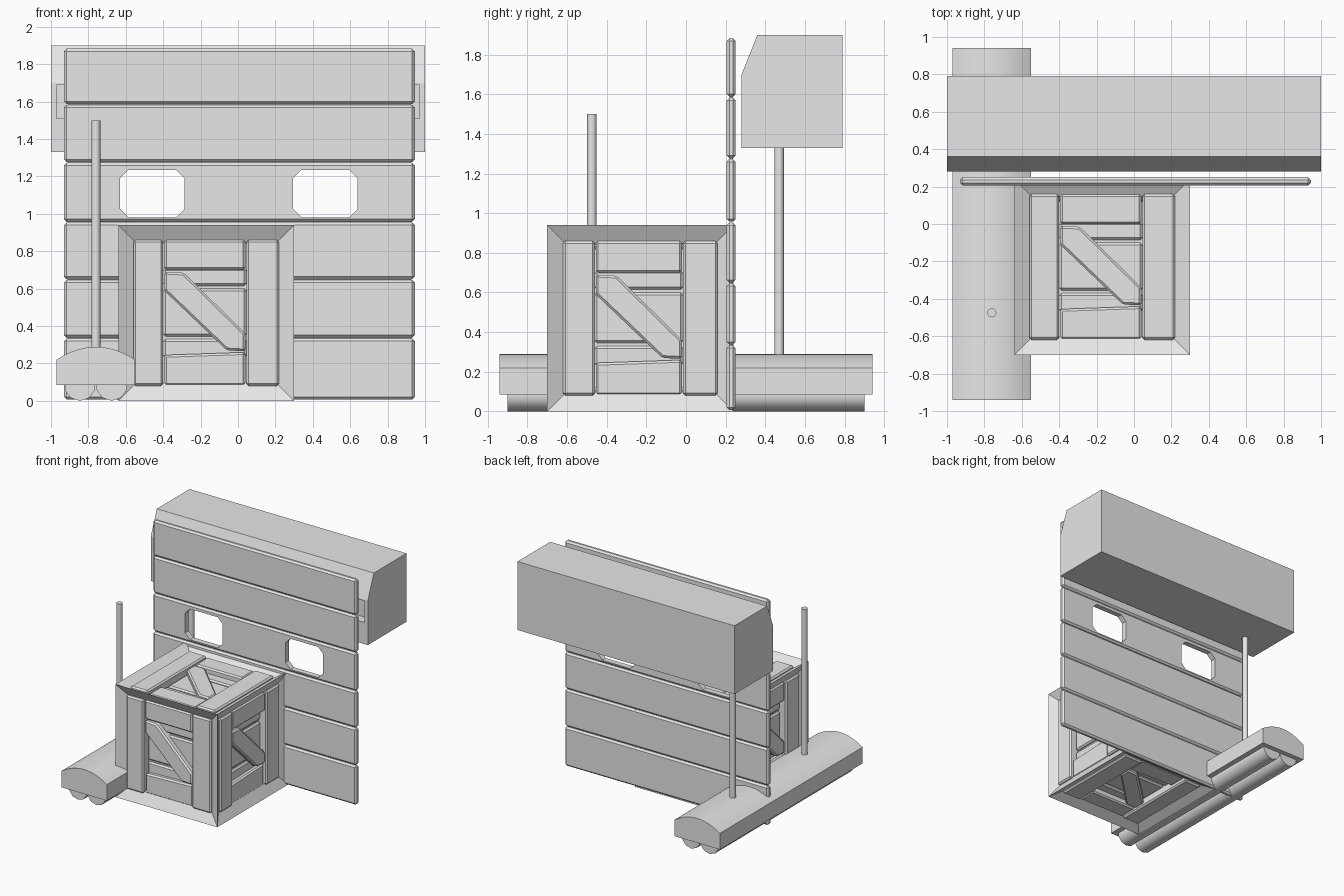
import bpy, bmesh, math
from mathutils import Matrix, Vector

if "Cube" in bpy.data.objects:
    bpy.data.objects.remove(bpy.data.objects["Cube"])

grey = bpy.data.materials.new("plain grey")
grey.diffuse_color = (0.8, 0.8, 0.8, 1)
grey.use_nodes = True
grey.node_tree.nodes["Principled BSDF"].inputs["Base Color"].default_value = grey.diffuse_color


def finish(bm, name):
    bmesh.ops.recalc_face_normals(bm, faces=bm.faces)
    me = bpy.data.meshes.new(name)
    bm.to_mesh(me)
    bm.free()
    me.materials.append(grey)
    ob = bpy.data.objects.new(name, me)
    bpy.context.collection.objects.link(ob)
    return ob


def prism(name, pts, a, b, place, bevel=0.0):
    """Extrude a 2D outline from a to b; place(p, q, t) gives the 3D point."""
    bm = bmesh.new()
    lo = [bm.verts.new(place(p, q, a)) for p, q in pts]
    hi = [bm.verts.new(place(p, q, b)) for p, q in pts]
    n = len(pts)
    bm.faces.new(lo[::-1])
    bm.faces.new(hi)
    for i in range(n):
        j = (i + 1) % n
        bm.faces.new((lo[i], lo[j], hi[j], hi[i]))
    bmesh.ops.recalc_face_normals(bm, faces=bm.faces)
    if bevel:
        bmesh.ops.bevel(bm, geom=bm.edges[:], offset=bevel, segments=1,
                        affect='EDGES', profile=0.5)
    return finish(bm, name)


def rect(x0, x1, y0, y1):
    return [(x0, y0), (x1, y0), (x1, y1), (x0, y1)]


def along_x(p, q, t): return Vector((t, p, q))
def along_y(p, q, t): return Vector((p, t, q))
def along_z(p, q, t): return Vector((p, q, t))


def cut(ob, cutter):
    m = ob.modifiers.new("cut", 'BOOLEAN')
    m.operation = 'DIFFERENCE'
    m.solver = 'EXACT'
    m.object = cutter
    cutter.hide_render = True
    cutter.display_type = 'WIRE'


def smooth(ob, angle=35):
    bpy.ops.object.select_all(action='DESELECT')
    ob.select_set(True)
    bpy.context.view_layer.objects.active = ob
    bpy.ops.object.shade_smooth_by_angle(angle=math.radians(angle))


# Housing above the door, with a long slot in its front
housing = prism("door_housing", [(0.28, 1.33), (0.79, 1.33), (0.79, 1.9),
                                 (0.36, 1.9), (0.28, 1.7)], -1, 1, along_x)
cut(housing, prism("slot_cutter", rect(0.2, 0.36, 1.51, 1.69), -0.97, 0.97, along_x))

# Slatted door with two eight-sided windows in the fourth slat
edges = [0.005, 0.335, 0.648, 0.955, 1.275, 1.585, 1.885]
for i in range(6):
    slat = prism(f"door_slat_{i + 1}", rect(-0.93, 0.945, edges[i] + 0.002, edges[i + 1] - 0.002),
                 0.205, 0.25, along_y, bevel=0.014)
    if i == 3:
        for x0, x1 in ((-0.63, -0.285), (0.295, 0.64)):
            z0, z1, c = 0.98, 1.235, 0.045
            outline = [(x0 + c, z0), (x1 - c, z0), (x1, z0 + c), (x1, z1 - c),
                       (x1 - c, z1), (x0 + c, z1), (x0, z1 - c), (x0, z0 + c)]
            cut(slat, prism("window_cutter", outline, 0.1, 0.35, along_y))
prism("door_core", rect(-0.91, 0.925, 0.02, 0.95), 0.219, 0.236, along_y)
prism("door_core_top", rect(-0.91, 0.925, 1.255, 1.87), 0.219, 0.236, along_y)

# Crate body: cube with a sunken panel in each side
H = 0.47
centre = Matrix.Translation((-0.17, -0.23, H))
bm = bmesh.new()
bmesh.ops.create_cube(bm, size=2 * H, matrix=centre)
sides = bm.faces[:]
bmesh.ops.inset_individual(bm, faces=sides, thickness=0.08)
for f in sides:
    shift = -f.normal * 0.1
    bmesh.ops.translate(bm, verts=f.verts, vec=shift)
finish(bm, "crate_body")

# Crate boards, the same set on all six sides: outline and height range
boards = [
    ("left_post", rect(-0.39, -0.23, -0.39, 0.39), 0.35, 0.445),
    ("right_post", rect(0.215, 0.39, -0.39, 0.39), 0.35, 0.445),
    ("upper_rail", rect(-0.225, 0.21, 0.23, 0.39), 0.35, 0.435),
    ("lower_rail", [(-0.225, -0.39), (0.21, -0.39), (0.21, -0.21), (-0.225, -0.225)], 0.35, 0.425),
    ("brace", [(-0.225, 0.22), (-0.12, 0.215), (0.21, -0.11), (0.21, -0.205),
               (0.11, -0.2), (-0.225, 0.12)], 0.35, 0.435),
    ("back_plank_a", rect(-0.23, 0.215, 0.145, 0.24), 0.35, 0.39),
    ("back_plank_b", rect(-0.23, 0.215, -0.125, 0.13), 0.35, 0.39),
    ("back_plank_c", rect(-0.23, 0.215, -0.24, -0.14), 0.35, 0.39),
]
upright = Matrix.Rotation(math.pi / 2, 4, 'X')
turns = {"top": Matrix.Identity(4), "bottom": Matrix.Rotation(math.pi, 4, 'X')}
for k, side in enumerate(("front", "right", "back", "left")):
    turns[side] = Matrix.Rotation(k * math.pi / 2, 4, 'Z') @ upright
for side, turn in turns.items():
    for name, outline, low, high in boards:
        ob = prism(f"crate_{side}_{name}", outline, low, high, along_z, bevel=0.012)
        ob.data.transform(centre @ turn)

# Long lamp cover with an arched top
arc = []
for i in range(13):
    t = -1 + i / 6
    arc.append((-0.76 - 0.21 * t, 0.22 + 0.069 * (1 - t * t)))
arc = arc[::-1]
cover = prism("lamp_cover", [(-0.55, 0.085), (-0.97, 0.085)] + arc, -0.94, 0.94, along_y)
smooth(cover, 25)

# Two lamp tubes below the cover
for n, x in enumerate((-0.845, -0.675)):
    ring = [(x + 0.085 * math.cos(a), 0.085 + 0.085 * math.sin(a))
            for a in (i * math.pi / 5 + math.pi / 10 for i in range(10))]
    smooth(prism(f"lamp_tube_{n + 1}", ring, -0.9, 0.9, along_y), 40)

# Two hanging rods
for n, y in enumerate((-0.475, 0.47)):
    ring = [(-0.76 + 0.024 * math.cos(i * math.pi / 8), y + 0.024 * math.sin(i * math.pi / 8))
            for i in range(16)]
    smooth(prism(f"lamp_rod_{n + 1}", ring, 0.27, 1.5, along_z), 40)
